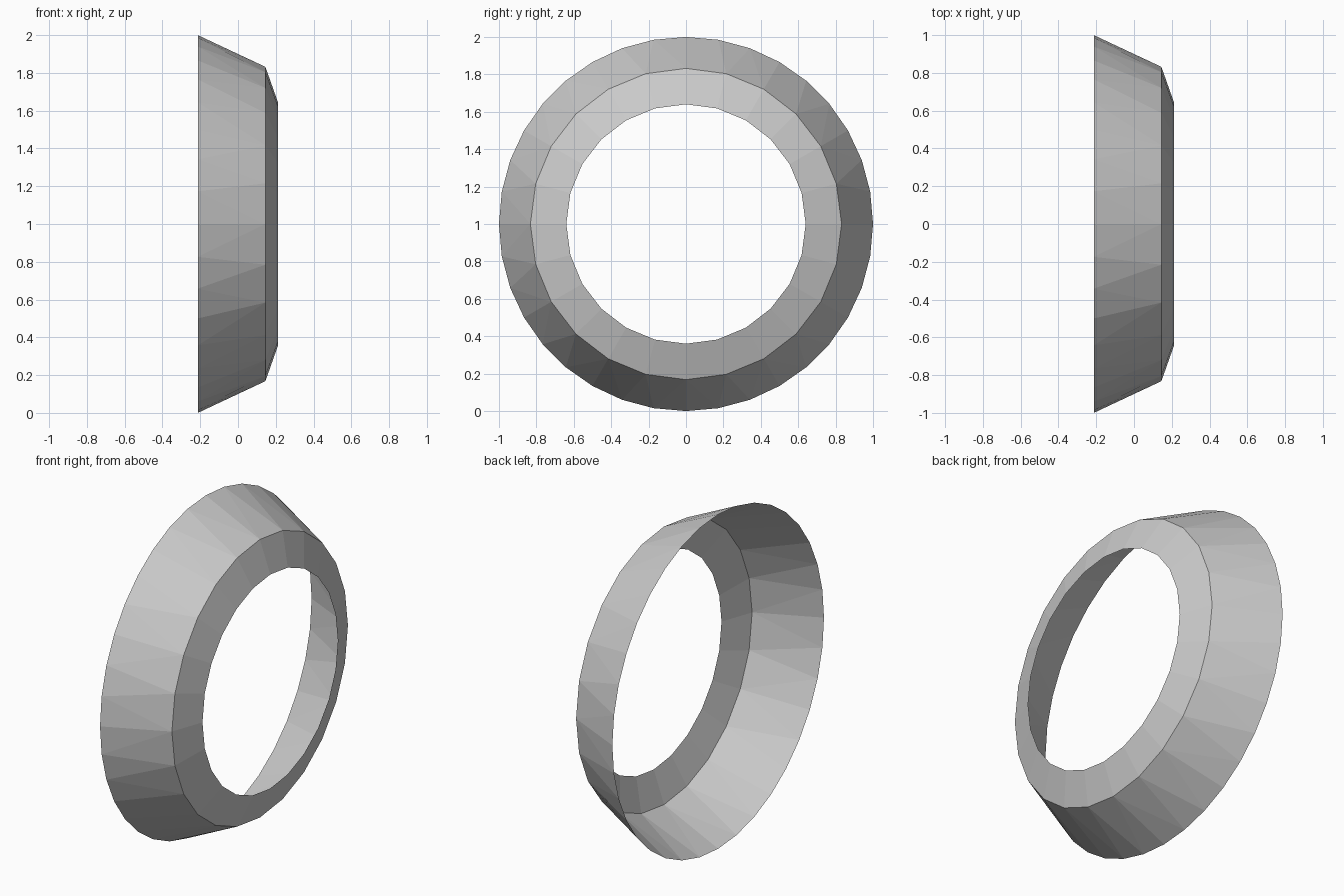
import bpy
import bmesh
import math

if "Cube" in bpy.data.objects:
    bpy.data.objects.remove(bpy.data.objects["Cube"])

bm = bmesh.new()


def ring(x, radius, sides):
    """Circle of vertices around the x axis, centred at z = 1."""
    angles = [2 * math.pi * i / sides for i in range(sides)]
    return [bm.verts.new((x, radius * math.sin(a), 1 + radius * math.cos(a)))
            for a in angles]


def zip_rings(a, b):
    """Skin two rings; triangles stagger where the side counts differ."""
    na, nb = len(a), len(b)
    i = j = 0
    while i < na or j < nb:
        p, p2 = a[i % na], a[(i + 1) % na]
        q, q2 = b[j % nb], b[(j + 1) % nb]
        if na == nb:
            bm.faces.new((p, q, q2, p2))
            i, j = i + 1, j + 1
        elif (i + 1) * nb < (j + 1) * na:
            bm.faces.new((p, q, p2))
            i += 1
        else:
            bm.faces.new((p, q, q2))
            j += 1


# Wide open rim, front edge and inner lip
rim = ring(-0.213, 1.0, 36)
edge = ring(0.145, 0.832, 24)
lip = ring(0.213, 0.64, 24)

# Tapered outer wall, then the bevelled front band
zip_rings(rim, edge)
zip_rings(edge, lip)

mesh = bpy.data.meshes.new("tapered_ring")
bm.to_mesh(mesh)
bm.free()
bpy.context.collection.objects.link(bpy.data.objects.new("tapered_ring", mesh))
